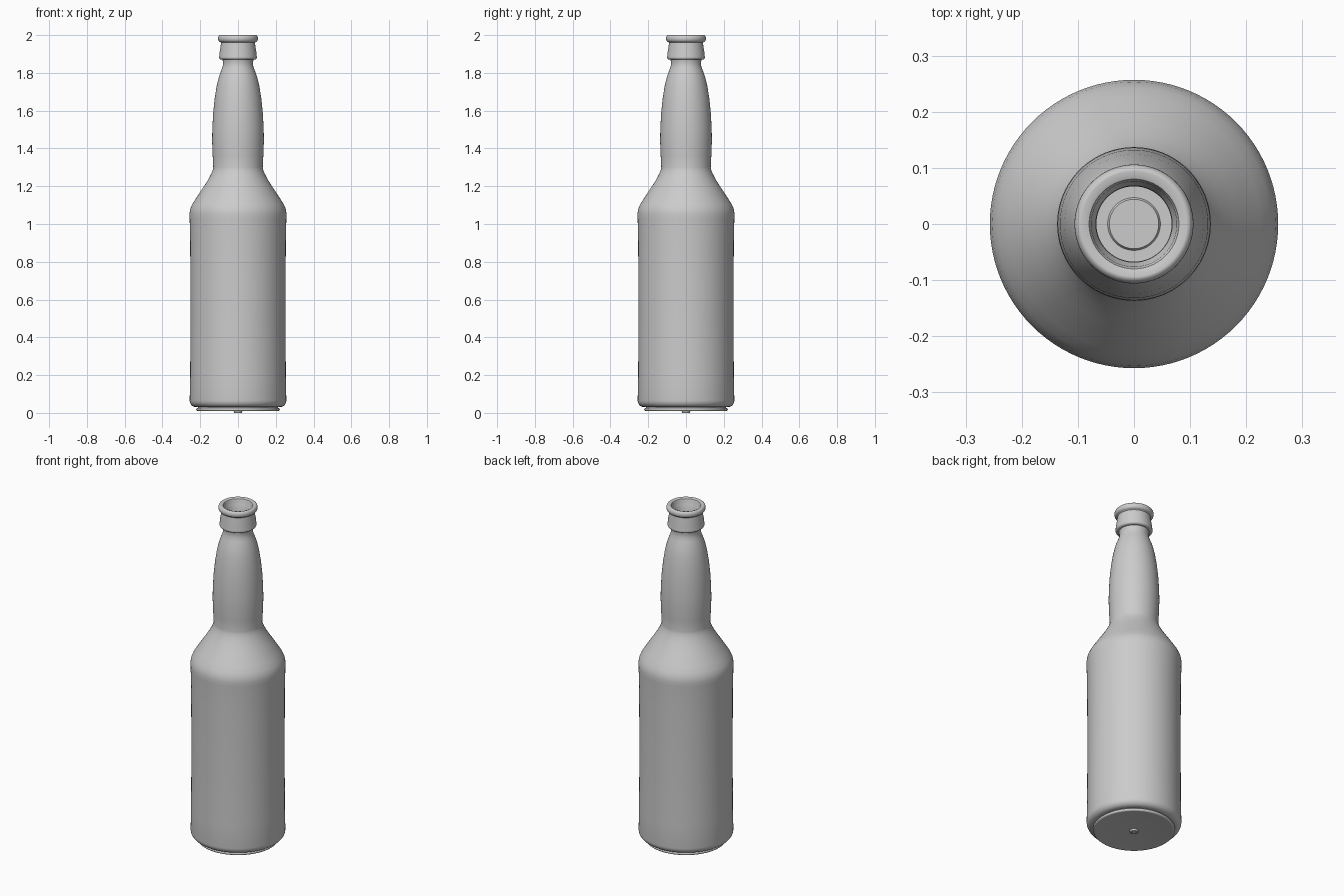
import bpy, bmesh, math

SEG = 96


def lathe(name, profile, angle=40):
    """Revolve an (r, z) profile about z; zero-radius ends close to a pole."""
    bm = bmesh.new()
    verts = [bm.verts.new((r, 0, z)) for r, z in profile]
    edges = [bm.edges.new(p) for p in zip(verts, verts[1:])]
    bmesh.ops.spin(bm, geom=verts + edges, cent=(0, 0, 0), axis=(0, 0, 1),
                   angle=2 * math.pi, steps=SEG, use_duplicate=False)
    bmesh.ops.remove_doubles(bm, verts=bm.verts, dist=1e-5)
    bmesh.ops.recalc_face_normals(bm, faces=bm.faces)
    me = bpy.data.meshes.new(name)
    bm.to_mesh(me)
    bm.free()
    ob = bpy.data.objects.new(name, me)
    bpy.context.collection.objects.link(ob)
    bpy.context.view_layer.objects.active = ob
    ob.select_set(True)
    bpy.ops.object.shade_smooth_by_angle(angle=math.radians(angle))
    ob.select_set(False)
    return ob


def arc(cr, cz, rad_r, rad_z, a0, a1, n=6):
    """Elliptical arc of profile points, angles in degrees."""
    return [(cr + rad_r * math.cos(math.radians(a0 + (a1 - a0) * i / n)),
             cz + rad_z * math.sin(math.radians(a0 + (a1 - a0) * i / n)))
            for i in range(n + 1)]


# centre mark, base disc, foot ring and groove under the body
outer = [(0, 0.004), (0.009, 0.004), (0.011, 0.0), (0.02, 0.0), (0.024, 0.01),
         (0.205, 0.01)]
outer += arc(0.212, 0.018, 0.01, 0.009, -90, 90)
outer += [(0.212, 0.03)]
# rounded heel and body
outer += arc(0.222, 0.066, 0.034, 0.036, -90, 0)
outer += [(0.253, 0.2), (0.252, 0.55), (0.253, 0.9), (0.256, 1.03)]
# shoulder
outer += [(0.257, 1.055), (0.253, 1.08), (0.243, 1.103), (0.225, 1.132),
          (0.18, 1.2), (0.158, 1.235), (0.142, 1.265), (0.134, 1.285),
          (0.131, 1.30)]
# bulged neck
outer += [(0.134, 1.36), (0.137, 1.44), (0.136, 1.50), (0.132, 1.58),
          (0.124, 1.66), (0.113, 1.73), (0.101, 1.78), (0.088, 1.815),
          (0.081, 1.835), (0.079, 1.855), (0.082, 1.87)]
# collar ring and lip
outer += arc(0.087, 1.882, 0.013, 0.012, -90, 20)
outer += [(0.098, 1.905), (0.092, 1.94), (0.09, 1.96)]
outer += arc(0.094, 1.982, 0.012, 0.018, -90, 90, 10)
# mouth and inner wall
inner = [(0.08, 1.995), (0.076, 1.985), (0.074, 1.965), (0.068, 1.955),
         (0.067, 1.86), (0.073, 1.82), (0.098, 1.73), (0.117, 1.58),
         (0.121, 1.44), (0.116, 1.30), (0.128, 1.26), (0.165, 1.195),
         (0.228, 1.10), (0.241, 1.05), (0.237, 0.9), (0.236, 0.2),
         (0.238, 0.08), (0.225, 0.055), (0.20, 0.045), (0.047, 0.045),
         (0.044, 0.05), (0, 0.05)]
lathe("bottle", outer + inner)
